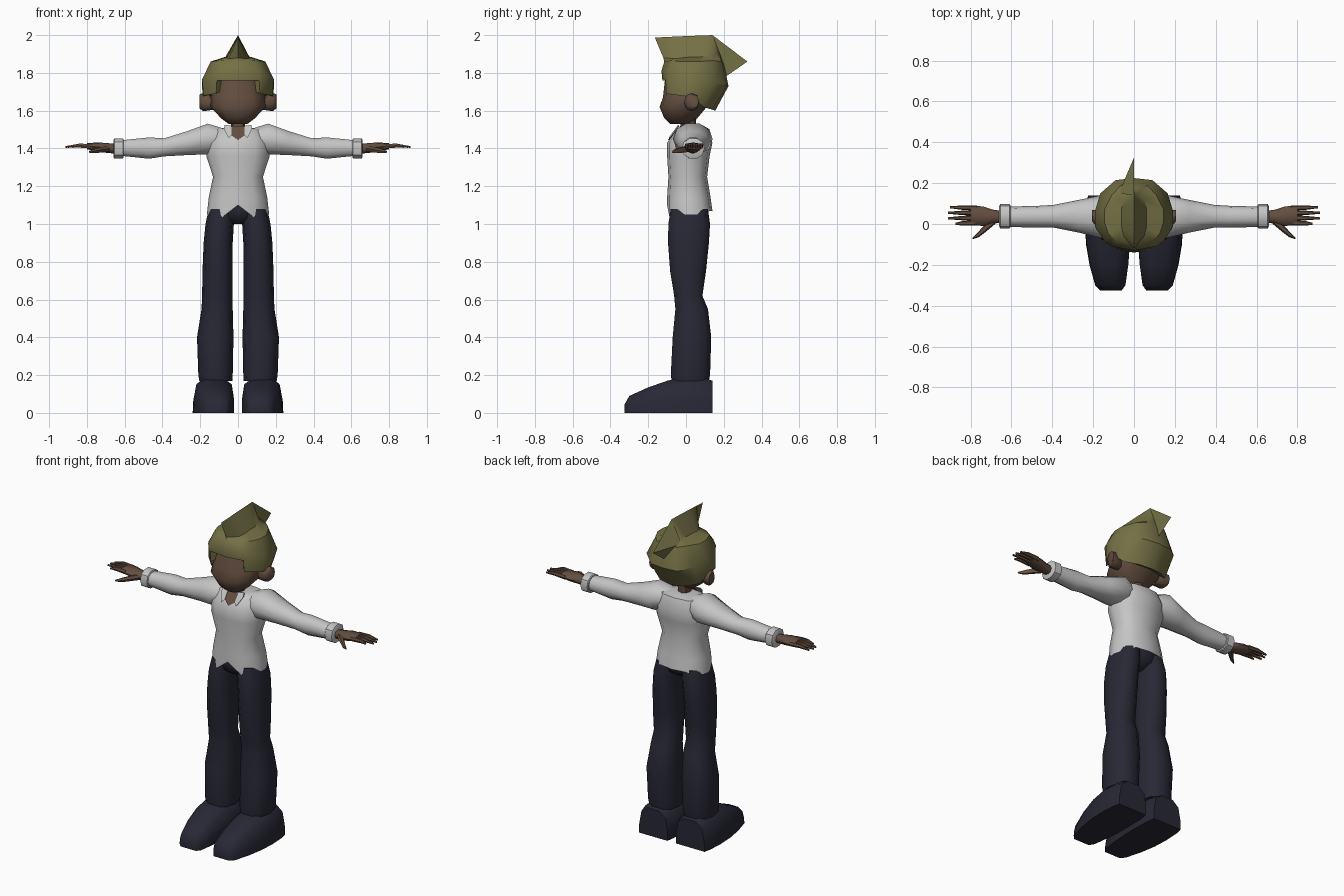
import bpy, bmesh, math
from mathutils import Vector


def material(name, r, g, b):
    m = bpy.data.materials.new(name)
    m.diffuse_color = (r, g, b, 1)
    return m


SKIN = material("brown skin", .125, .075, .05)
HAIR = material("olive hair", .175, .165, .06)
SHIRT = material("white shirt", .56, .56, .56)
NAVY = material("dark navy", .021, .021, .036)


def finish(name, bm, mat, mirror=False, angle=50):
    bmesh.ops.remove_doubles(bm, verts=bm.verts, dist=.0005)
    bmesh.ops.recalc_face_normals(bm, faces=bm.faces)
    me = bpy.data.meshes.new(name)
    bm.to_mesh(me)
    bm.free()
    ob = bpy.data.objects.new(name, me)
    bpy.context.collection.objects.link(ob)
    me.materials.append(mat)
    bpy.ops.object.select_all(action='DESELECT')
    ob.select_set(True)
    bpy.context.view_layer.objects.active = ob
    bpy.ops.object.shade_smooth_by_angle(angle=math.radians(angle))
    if mirror:
        mod = ob.modifiers.new("other side", 'MIRROR')
        mod.use_mirror_merge = False
    return ob


def loft(name, rings, mat, mirror=False, caps=(True, True), angle=50):
    """Skin a list of closed point rings."""
    bm = bmesh.new()
    rows = [[bm.verts.new(p) for p in ring] for ring in rings]
    n = len(rows[0])
    for a, b in zip(rows, rows[1:]):
        for i in range(n):
            j = (i + 1) % n
            bm.faces.new((a[i], a[j], b[j], b[i]))
    if caps[0]:
        bm.faces.new(rows[0])
    if caps[1]:
        bm.faces.new(rows[-1])
    return finish(name, bm, mat, mirror, angle)


def oval(n, power=.85):
    """Unit outline, slightly squared."""
    out = []
    for i in range(n):
        a = 2 * math.pi * i / n
        c, s = math.cos(a), math.sin(a)
        out.append((math.copysign(abs(c) ** power, c), math.copysign(abs(s) ** power, s)))
    return out


def z_rings(rows, n=12, power=.85):
    """Rows of z, x0, x1, y0, y1."""
    return [[((a + b) / 2 + (b - a) / 2 * c, (d + e) / 2 + (e - d) / 2 * s, z)
             for c, s in oval(n, power)] for z, a, b, d, e in rows]


def x_rings(rows, n=10, power=.9):
    """Rows of x, centre y, centre z, half depth, half height."""
    return [[(x, y + ry * c, z + rz * s) for c, s in oval(n, power)]
            for x, y, z, ry, rz in rows]


# Shirt body, with a notch in the front hem
body = z_rings([(1.05, -.165, .165, -.10, .14), (1.14, -.155, .155, -.10, .13),
                (1.25, -.132, .132, -.093, .112), (1.36, -.168, .168, -.10, .125),
                (1.43, -.165, .165, -.10, .14), (1.50, -.14, .14, -.05, .11),
                (1.51, -.06, .06, -.03, .07)])
body[0] = [(x, y, 1.10 if y < -.09 and abs(x) < .03 else 1.03 if y < -.03 and abs(x) < .1
            else z + .02 * (y > .1)) for x, y, z in body[0]]
loft("shirt_body", body, SHIRT, caps=(False, True))

# Sleeves and cuffs
loft("sleeve", x_rings([(.05, .03, 1.45, .05, .05), (.16, .036, 1.45, .105, .085),
                        (.27, .038, 1.428, .08, .066), (.39, .038, 1.406, .056, .05),
                        (.47, .036, 1.402, .053, .059), (.62, .035, 1.402, .05, .043)]),
     SHIRT, True)
loft("cuff", x_rings([(.606, .038, 1.40, .055, .05), (.61, .038, 1.40, .06, .055),
                      (.655, .038, 1.40, .06, .055), (.66, .038, 1.40, .05, .045)]),
     SHIRT, True, angle=35)

# Hands: palm, four fingers and a thumb
loft("palm", x_rings([(.64, .035, 1.398, .028, .026), (.69, .036, 1.402, .034, .026),
                      (.74, .038, 1.408, .048, .024), (.80, .044, 1.412, .047, .016)], 8),
     SKIN, True)
for i in range(4):
    y0, y1 = .078 - .024 * i, .082 - .027 * i
    tip = (.90, .912, .91, .875)[i]
    loft("finger_%d" % (i + 1),
         x_rings([(.77, y0, 1.411, .013, .014), (.84, (y0 + y1) / 2, 1.415, .011, .012),
                  (tip, y1, 1.408, .005, .005)], 6), SKIN, True)
loft("thumb", x_rings([(.68, .02, 1.40, .02, .018), (.73, -.022, 1.392, .02, .016),
                       (.76, -.05, 1.386, .014, .013), (.79, -.07, 1.382, .004, .005)], 6),
     SKIN, True)

# Hips and trouser legs
loft("hips", z_rings([(1.0, -.03, .03, -.04, .06), (1.03, -.10, .10, -.08, .11),
                      (1.08, -.145, .145, -.092, .12), (1.14, -.13, .13, -.08, .11)]), NAVY)
loft("trouser_leg", z_rings([
    (.17, .03, .205, -.08, .125), (.20, .028, .21, -.085, .132), (.40, .024, .217, -.075, .138),
    (.55, .028, .193, -.06, .12), (.62, .03, .19, -.066, .09), (.75, .03, .188, -.088, .11),
    (.90, .028, .182, -.10, .126), (1.0, .022, .172, -.098, .132), (1.08, .01, .155, -.085, .12)],
    10), NAVY, True)

# Shoes: rows of y, x0, x1, height
sole = [(-1, 0), (1, 0), (.97, .35), (.82, .8), (.4, 1), (-.4, 1), (-.88, .8), (-1, .35)]
loft("shoe", [[((a + b) / 2 + (b - a) / 2 * u, y, h * v) for u, v in sole]
              for y, a, b, h in [(-.325, .06, .165, .045), (-.30, .042, .19, .09),
                                 (-.20, .028, .218, .135), (-.10, .02, .235, .17),
                                 (0, .02, .24, .19), (.09, .022, .235, .188),
                                 (.14, .03, .225, .17)]], NAVY, True)

# Neck, throat opening and collar flaps
loft("neck", z_rings([(1.46, -.03, .03, -.05, .05), (1.52, -.036, .036, -.03, .05),
                      (1.60, -.04, .04, -.03, .06)], 8), SKIN)


def plate(name, outline, mat, mirror, lift):
    """Thin plate lying on the sloping upper chest."""
    loft(name, [[(x, -.10 + (z - 1.43) * .714 - lift + t, z) for x, z in outline]
                for t in (0, .008)], mat, mirror)


plate("throat", [(-.036, 1.52), (-.034, 1.47), (0, 1.445), (.034, 1.47), (.036, 1.52)],
      SKIN, False, .006)
plate("collar", [(.036, 1.52), (.034, 1.47), (.05, 1.455), (.075, 1.505), (.07, 1.525)],
      SHIRT, True, .01)

# Head and ears
loft("head", z_rings([(1.53, -.05, .05, -.085, .02), (1.56, -.09, .09, -.115, .06),
                      (1.62, -.145, .145, -.14, .11), (1.67, -.145, .145, -.122, .15),
                      (1.76, -.125, .125, -.112, .16), (1.83, -.09, .09, -.08, .13)]), SKIN)
loft("ear", x_rings([(.13, .02, 1.64, .03, .035), (.185, .03, 1.645, .04, .048),
                     (.205, .04, 1.65, .028, .036)], 8), SKIN, True)

# Hair: columns from front to back, each bottom, middle, crown, crest foot, ridge
columns = [
    [(0, -.125, 1.76), (0, -.13, 1.81), (0, -.115, 1.86), (0, -.12, 1.88), (0, -.165, 1.987)],
    [(.112, -.108, 1.76), (.11, -.11, 1.81), (.08, -.085, 1.865), (.05, -.06, 1.875), (0, -.10, 1.99)],
    [(.116, -.105, 1.69), (.145, -.085, 1.79), (.125, -.05, 1.862), (.06, -.02, 1.88), (0, -.04, 1.993)],
    [(.182, -.03, 1.68), (.19, -.015, 1.765), (.145, .01, 1.86), (.06, .03, 1.885), (0, .03, 1.996)],
    [(.187, .04, 1.67), (.192, .06, 1.76), (.145, .07, 1.86), (.06, .08, 1.885), (0, .09, 1.998)],
    [(.15, .09, 1.62), (.165, .15, 1.75), (.11, .14, 1.865), (.05, .12, 1.89), (0, .14, 2.0)],
    [(.08, .14, 1.605), (.09, .215, 1.73), (.065, .19, 1.86), (.03, .16, 1.90), (0, .14, 2.0)],
    [(0, .155, 1.60), (0, .225, 1.73), (0, .205, 1.83), (0, .18, 1.90), (0, .14, 2.0)]]
bm = bmesh.new()
for side in (1, -1):
    rows = []
    for col in columns:
        x, y, z = col[0]
        pts = [(x * .7, .03 + (y - .03) * .7, z + .02)] + col   # tucked-in underside
        rows.append([bm.verts.new((px * side, py, pz)) for px, py, pz in pts])
    for a, b in zip(rows, rows[1:]):
        for i in range(len(a) - 1):
            bm.faces.new((a[i], b[i], b[i + 1], a[i + 1]))
bmesh.ops.dissolve_degenerate(bm, dist=.0005, edges=bm.edges)
finish("hair", bm, HAIR, angle=40)

# One-sided swept-back spike
bm = bmesh.new()
top, tip, low, left = [bm.verts.new(p) for p in
                       ((0, .14, 2.0), (0, .325, 1.86), (0, .21, 1.78), (-.075, .15, 1.87))]
for f in ((top, tip, left), (tip, low, left), (top, low, tip), (top, left, low)):
    bm.faces.new(f)
finish("hair_spike", bm, HAIR, angle=20)
